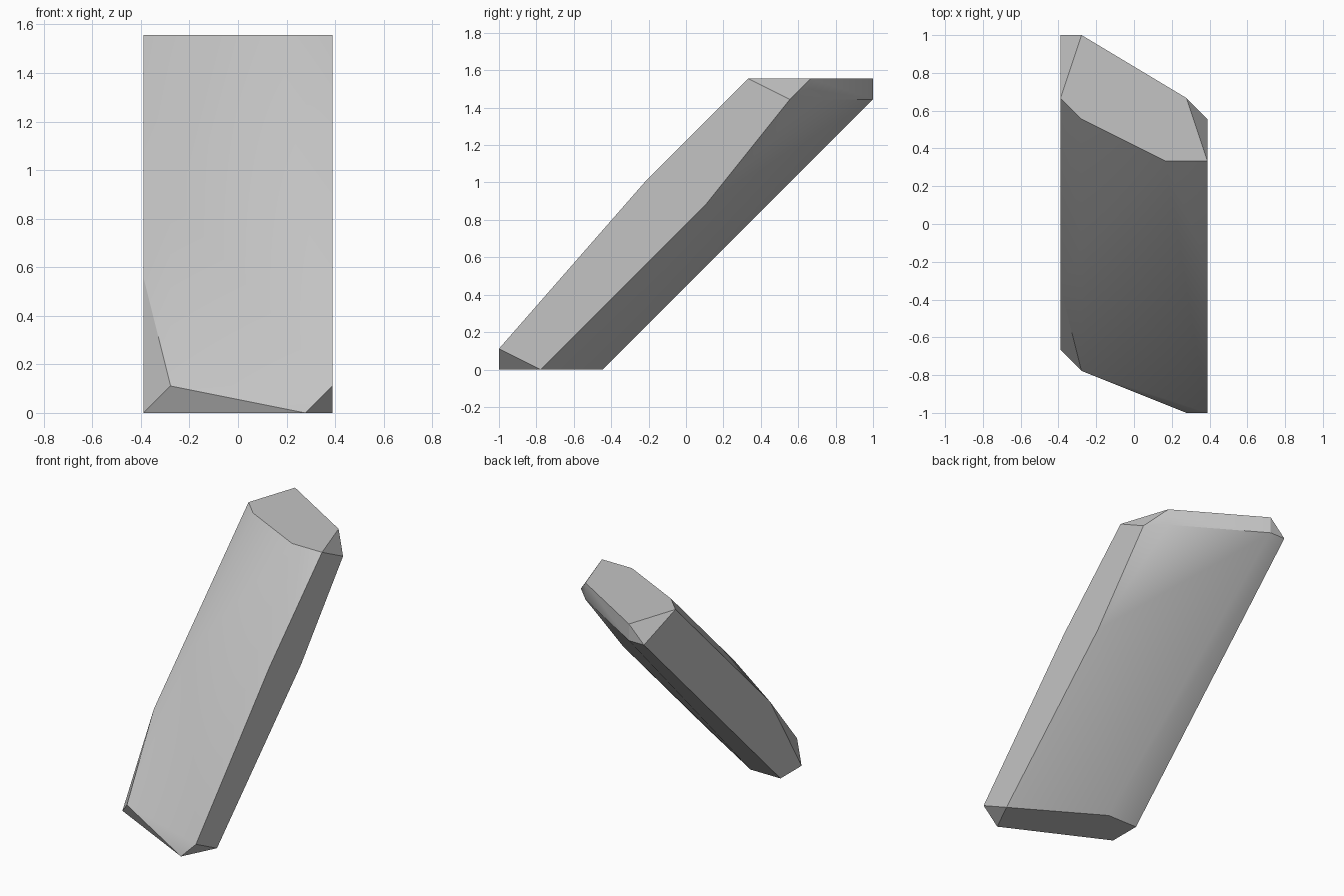
import bpy
import bmesh
import math
from mathutils import Vector

UNIT = 1 / 9          # the shard is cut on a regular lattice
HALF_WIDTH = 3.5

default_cube = bpy.data.objects.get("Cube")
if default_cube:
    bpy.data.objects.remove(default_cube, do_unlink=True)


def make_material(name, colour):
    material = bpy.data.materials.new(name)
    material.use_nodes = True
    material.diffuse_color = colour
    material.node_tree.nodes["Principled BSDF"].inputs["Base Color"].default_value = colour
    return material


def build_faceted_solid(name, sections, material):
    """Wrap a tight faceted skin around corner points grouped by height."""
    mesh_builder = bmesh.new()
    for height, corners in sections.items():
        for across, along in corners:
            position = Vector((across - HALF_WIDTH, along, height)) * UNIT
            mesh_builder.verts.new(position)
    skin = bmesh.ops.convex_hull(mesh_builder, input=mesh_builder.verts[:])
    spare = {item for item in skin["geom_interior"] + skin["geom_unused"]
             if isinstance(item, bmesh.types.BMVert)}
    bmesh.ops.delete(mesh_builder, geom=list(spare), context="VERTS")

    # Join triangles that lie in the same facet
    bmesh.ops.dissolve_limit(mesh_builder, angle_limit=math.radians(1),
                             verts=mesh_builder.verts[:], edges=mesh_builder.edges[:])
    bmesh.ops.recalc_face_normals(mesh_builder, faces=mesh_builder.faces[:])

    mesh = bpy.data.meshes.new(name)
    mesh_builder.to_mesh(mesh)
    mesh_builder.free()
    mesh.materials.append(material)
    solid = bpy.data.objects.new(name, mesh)
    bpy.context.collection.objects.link(solid)
    return solid


# Cross-sections of the leaning shard: height -> (across, along) corners
shard_sections = {
    0: [(0, -6), (6, -9), (7, -7), (2, -4), (0, -4)],           # foot
    1: [(1, -7), (7, -9)],                                      # chipped toe
    5: [(0, -3)],                                               # left bulge
    8: [(7, 1), (1, -1)],                                       # waist
    9: [(7, -2)],                                               # right bulge
    13: [(7, 5), (6, 6), (1, 9), (0, 9)],                       # rim under the cap
    14: [(0, 6), (1, 9), (6, 6), (7, 3), (5, 3), (1, 5)],       # cap
}

stone_grey = make_material("stone grey", (0.55, 0.55, 0.55, 1))
shard = build_faceted_solid("leaning_stone_shard", shard_sections, stone_grey)

# Soft broad faces, crisp cut edges
bpy.ops.object.select_all(action="DESELECT")
shard.select_set(True)
bpy.context.view_layer.objects.active = shard
bpy.ops.object.shade_smooth_by_angle(angle=math.radians(30))
